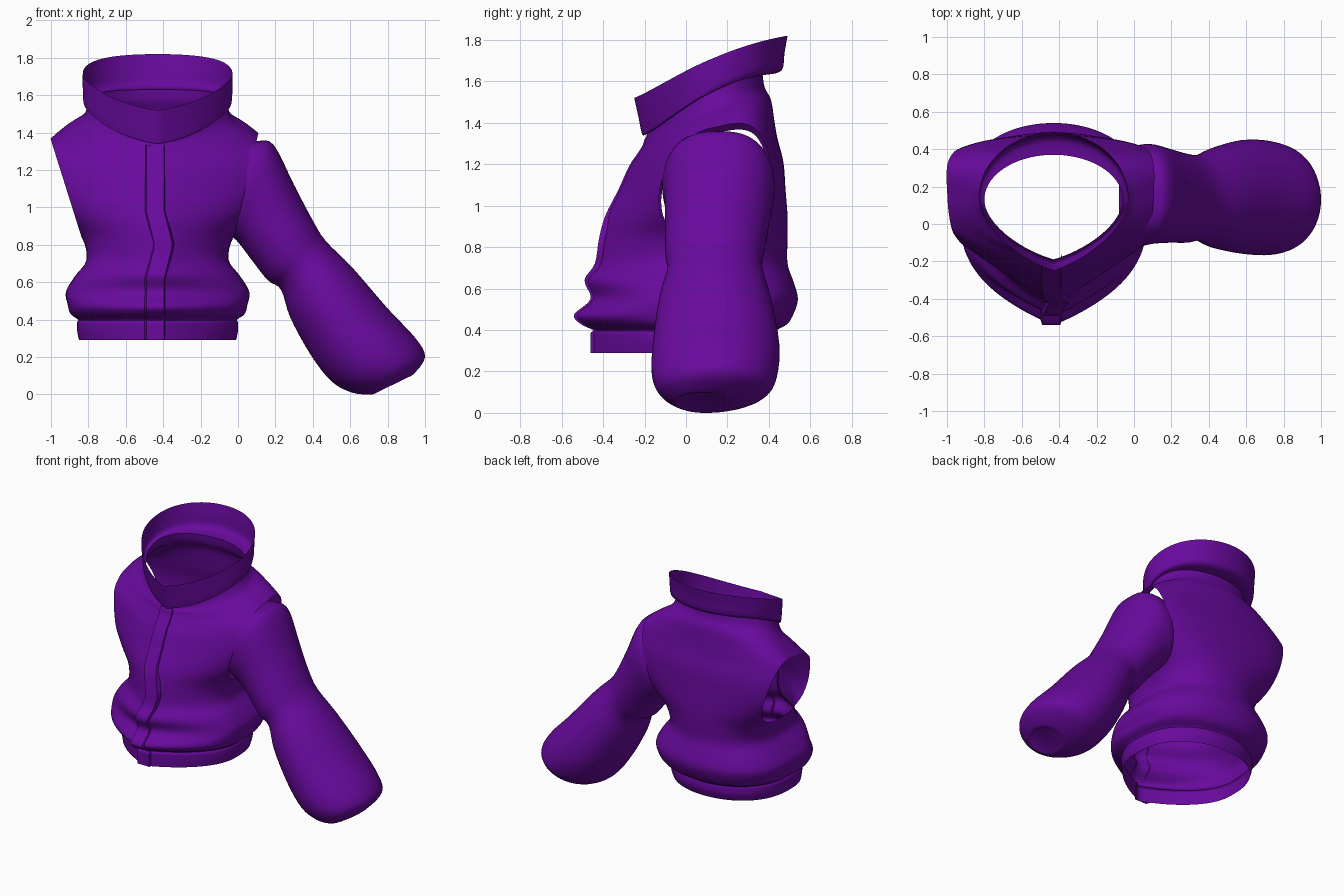
import bpy, bmesh, math
from mathutils import Vector

if "Cube" in bpy.data.objects:
    bpy.data.objects.remove(bpy.data.objects["Cube"])

purple = bpy.data.materials.new("purple cloth")
purple.use_nodes = True
COLOUR = (0.14, 0.003, 0.34, 1)
purple.diffuse_color = COLOUR
purple.node_tree.nodes["Principled BSDF"].inputs["Base Color"].default_value = COLOUR
CX = -0.43  # centre line of the body
parts = []


def finish(name, bm):
    bmesh.ops.recalc_face_normals(bm, faces=bm.faces)
    mesh = bpy.data.meshes.new(name)
    bm.to_mesh(mesh)
    bm.free()
    mesh.materials.append(purple)
    ob = bpy.data.objects.new(name, mesh)
    bpy.context.collection.objects.link(ob)
    parts.append(ob)


def smooth_rows(rows, steps):
    """Catmull-Rom interpolation between rows of ring settings."""
    out = []
    for i in range(len(rows) - 1):
        a, b, c, d = (rows[min(max(j, 0), len(rows) - 1)] for j in range(i - 1, i + 3))
        for s in range(steps):
            t = s / steps
            out.append([q + t / 2 * (r - p + t * (2 * p - 5 * q + 4 * r - w + t * (3 * (q - r) + w - p)))
                        for p, q, r, w in zip(a, b, c, d)])
    return out + [list(rows[-1])]


def loft(rows, shape, segs=64, steps=4, cap=False):
    bm = bmesh.new()
    rings = [[bm.verts.new(shape(r, math.tau * k / segs)) for k in range(segs)]
             for r in smooth_rows(rows, steps)]
    for lo, hi in zip(rings, rings[1:]):
        for k in range(segs):
            n = (k + 1) % segs
            bm.faces.new((lo[k], lo[n], hi[n], hi[k]))
    if cap:
        bm.faces.new(rings[-1])
    return bm


def body_ring(r, a):
    """Tilted ring with a full back and a slightly pointed front."""
    zf, zb, w, yf, yb, yc, lift, full = r
    s, c = math.sin(a), math.cos(a)
    if s > 0:
        p = s ** full
        y = yc + (yb - yc) * p
    else:
        p = -(0.65 * (-s) ** full + 0.35 * (1 - abs(c)))
        y = yc - (yf - yc) * p
    return (CX + w * c, y, (zf + zb) / 2 + (zb - zf) / 2 * p + lift * c * c)


def sleeve_ring(r, a):
    ux, uz, lx, lz, y0, y1, full = r
    s, c = math.sin(a), math.cos(a)
    return ((ux + lx) / 2 + (ux - lx) / 2 * c,
            (y0 + y1) / 2 + (y1 - y0) / 2 * math.copysign(abs(s) ** full, s),
            (uz + lz) / 2 + (uz - lz) / 2 * c)


# Torso: front z, back z, half width, front y, back y, side y, side lift, fullness
torso_rows = [
    (.29, .29, .42, -.46, .42, 0, 0, .8),
    (.34, .34, .43, -.46, .44, 0, 0, .8),
    (.385, .385, .43, -.46, .44, 0, 0, .8),
    (.40, .40, .425, -.45, .44, 0, 0, .8),
    (.43, .43, .465, -.51, .49, 0, 0, .7),
    (.475, .48, .48, -.54, .52, 0, 0, .62),
    (.55, .55, .49, -.46, .54, 0, 0, .62),
    (.64, .63, .44, -.49, .52, .02, 0, .62),
    (.72, .72, .38, -.44, .49, .04, 0, .65),
    (.84, .84, .405, -.42, .49, .09, 0, .65),
    (.95, .95, .50, -.39, .49, .13, 0, .58),
    (1.08, 1.08, .595, -.325, .48, .16, 0, .5),
    (1.19, 1.21, .63, -.275, .47, .17, 0, .5),
    (1.25, 1.33, .63, -.235, .44, .17, 0, .52),
    (1.29, 1.42, .57, -.21, .425, .17, 0, .6),
    (1.32, 1.51, .49, -.20, .41, .15, 0, .75),
    (1.335, 1.57, .40, -.19, .38, .13, .02, .9),
    (1.36, 1.63, .37, -.19, .37, .13, .06, 1),
]
bm = loft(torso_rows, body_ring, 96)
# Open the two slanted armholes: side, top and bottom offset from the centre line
for side, top, bottom in ((-1, .57, .40), (1, .53, .405)):
    faces = [f for f in bm.faces if f.calc_center_median().z > .79
             and (f.calc_center_median().x - CX) * side > .25]
    geom = set(faces) | {e for f in faces for e in f.edges} | {v for f in faces for v in f.verts}
    bmesh.ops.bisect_plane(bm, geom=list(geom), plane_co=(CX + side * top, 0, 1.36),
                           plane_no=Vector((side * .54, 0, bottom - top)).normalized(),
                           clear_outer=True)
finish("jacket_body", bm)

# Standing collar, higher at the back, growing out of the neck edge
collar_rows = [
    torso_rows[-1],
    (1.34, 1.65, .395, -.21, .46, .14, .065, 1),
    (1.43, 1.735, .40, -.23, .475, .14, .055, 1),
    (1.52, 1.82, .40, -.25, .49, .14, .045, 1),
]
finish("collar", loft(collar_rows, body_ring, 96, 3))

# Sleeve: upper x z, lower x z, y range, fullness
sleeve_rows = [
    (.01, 1.345, -.08, .88, -.10, .40, .65),
    (.10, 1.355, -.02, .835, -.115, .425, .68),
    (.19, 1.335, .02, .79, -.105, .425, .8),
    (.30, 1.12, .08, .71, -.10, .40, .95),
    (.40, .93, .16, .61, -.10, .375, 1),
    (.47, .82, .23, .56, -.09, .37, 1),
    (.61, .68, .28, .41, -.13, .41, 1),
    (.80, .46, .39, .21, -.16, .45, 1),
    (.95, .30, .50, .07, -.165, .44, 1),
    (1.0, .20, .61, .01, -.13, .39, 1),
    (.94, .11, .71, 0, -.06, .24, 1),
    (.91, .10, .74, .01, -.04, .19, 1),
]
finish("left_sleeve", loft(sleeve_rows, sleeve_ring, cap=True))

# Front closure strip, following the front of the body with a kink at the waist
bm = bmesh.new()
columns = ((-.07, .03), (-.06, 0), (.035, 0), (.045, .03))
rows = []
for r in smooth_rows(torso_rows[:-1], 4):
    kink = .045 * max(0, 1 - abs(r[0] - .80) / .18)
    rows.append([bm.verts.new((CX + dx + kink, r[3] + dy, r[0])) for dx, dy in columns])
for lo, hi in zip(rows, rows[1:]):
    for k in range(len(columns) - 1):
        bm.faces.new((lo[k], lo[k + 1], hi[k + 1], hi[k]))
finish("front_strip", bm)

# Smooth shading with sharp creases kept
bpy.ops.object.select_all(action='DESELECT')
for ob in parts:
    ob.select_set(True)
bpy.context.view_layer.objects.active = parts[0]
bpy.ops.object.shade_smooth_by_angle(angle=math.radians(50))
